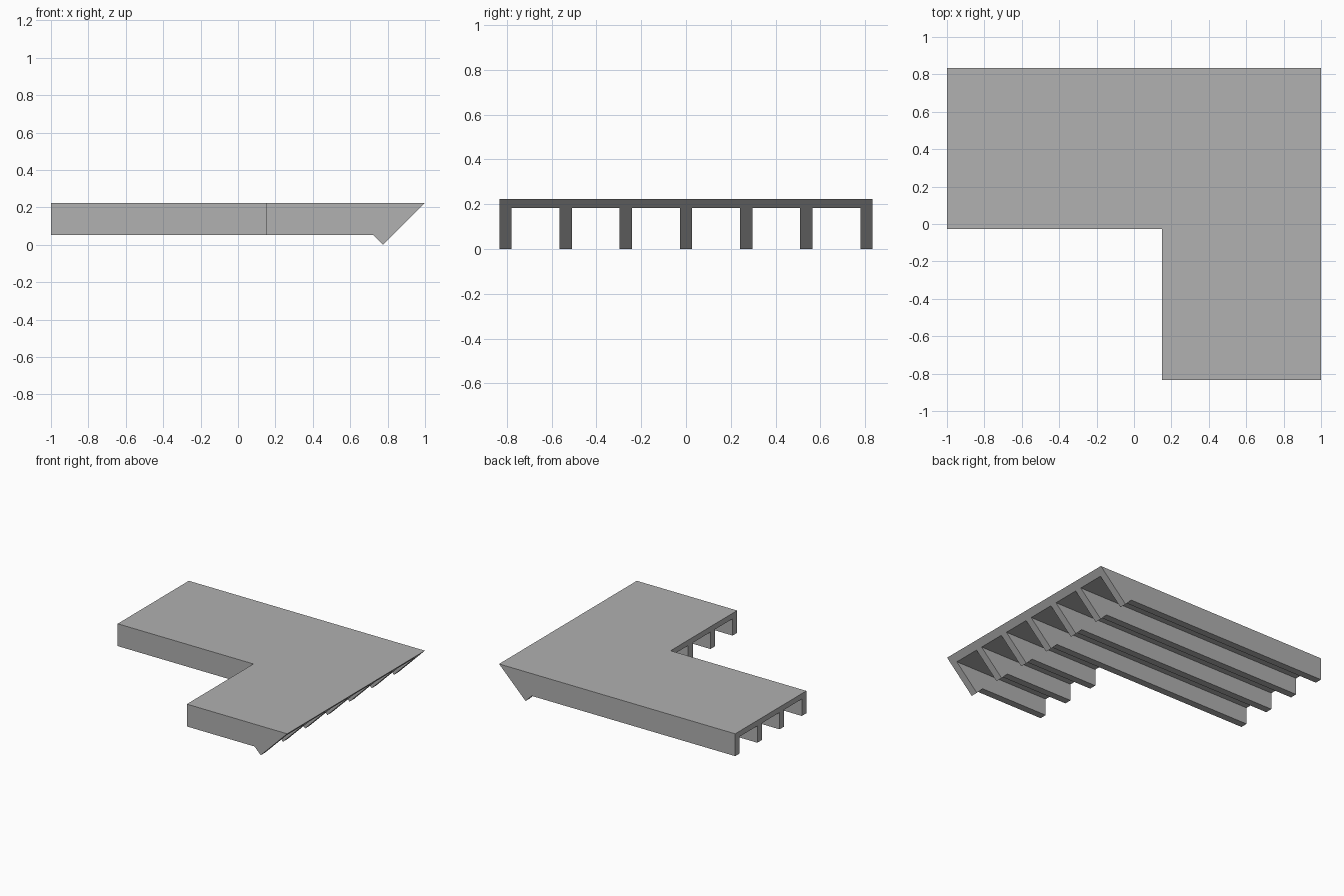
import bpy, bmesh
from mathutils import Vector

cube = bpy.data.objects.get("Cube")
if cube:
    bpy.data.objects.remove(cube, do_unlink=True)

LEFT, NOTCH_X, RIGHT = -1.0, 0.15, 1.0
HALF_Y = 0.833
TOP, UNDER, RIB_BASE = 0.224, 0.182, 0.053
RIB_W, RIB_COUNT = 0.055, 7
SLOPE_X = RIGHT - (TOP - UNDER)      # sloped end at 45 degrees
TIP_X = RIGHT - TOP

grey = bpy.data.materials.new("plain_grey")
grey.use_nodes = True
colour = (0.44, 0.44, 0.44, 1)
grey.diffuse_color = colour
grey.node_tree.nodes["Principled BSDF"].inputs["Base Color"].default_value = colour


def prism(name, outline, sweep, adjust=None):
    """Sweep a closed outline along a vector into a solid."""
    bm = bmesh.new()
    face = bm.faces.new([bm.verts.new(p) for p in outline])
    swept = bmesh.ops.extrude_face_region(bm, geom=[face], use_keep_orig=True)
    moved = [g for g in swept["geom"] if isinstance(g, bmesh.types.BMVert)]
    for v in moved:
        v.co += Vector(sweep)
        if adjust:
            adjust(v)
    bmesh.ops.recalc_face_normals(bm, faces=bm.faces)
    mesh = bpy.data.meshes.new(name)
    bm.to_mesh(mesh)
    bm.free()
    mesh.materials.append(grey)
    obj = bpy.data.objects.new(name, mesh)
    bpy.context.collection.objects.link(obj)


def bevel_end(v):
    if v.co.x > RIGHT - 0.001:
        v.co.x = SLOPE_X


# L-shaped deck with a sloped right edge
notch_y = -RIB_W / 2
deck = [(LEFT, notch_y), (NOTCH_X, notch_y), (NOTCH_X, -HALF_Y),
        (RIGHT, -HALF_Y), (RIGHT, HALF_Y), (LEFT, HALF_Y)]
prism("deck", [(x, y, TOP) for x, y in deck], (0, 0, UNDER - TOP), bevel_end)

# Parallel ribs, short along the narrow arm and long along the wide arm
pitch = (2 * HALF_Y - RIB_W) / (RIB_COUNT - 1)
for i in range(RIB_COUNT):
    y = -HALF_Y + i * pitch
    start = NOTCH_X if i < RIB_COUNT // 2 else LEFT
    side = [(start, UNDER), (start, RIB_BASE), (TIP_X - RIB_BASE, RIB_BASE),
            (TIP_X, 0), (SLOPE_X, UNDER)]
    prism(f"rib_{i + 1}", [(x, y, z) for x, z in side], (0, RIB_W, 0))
